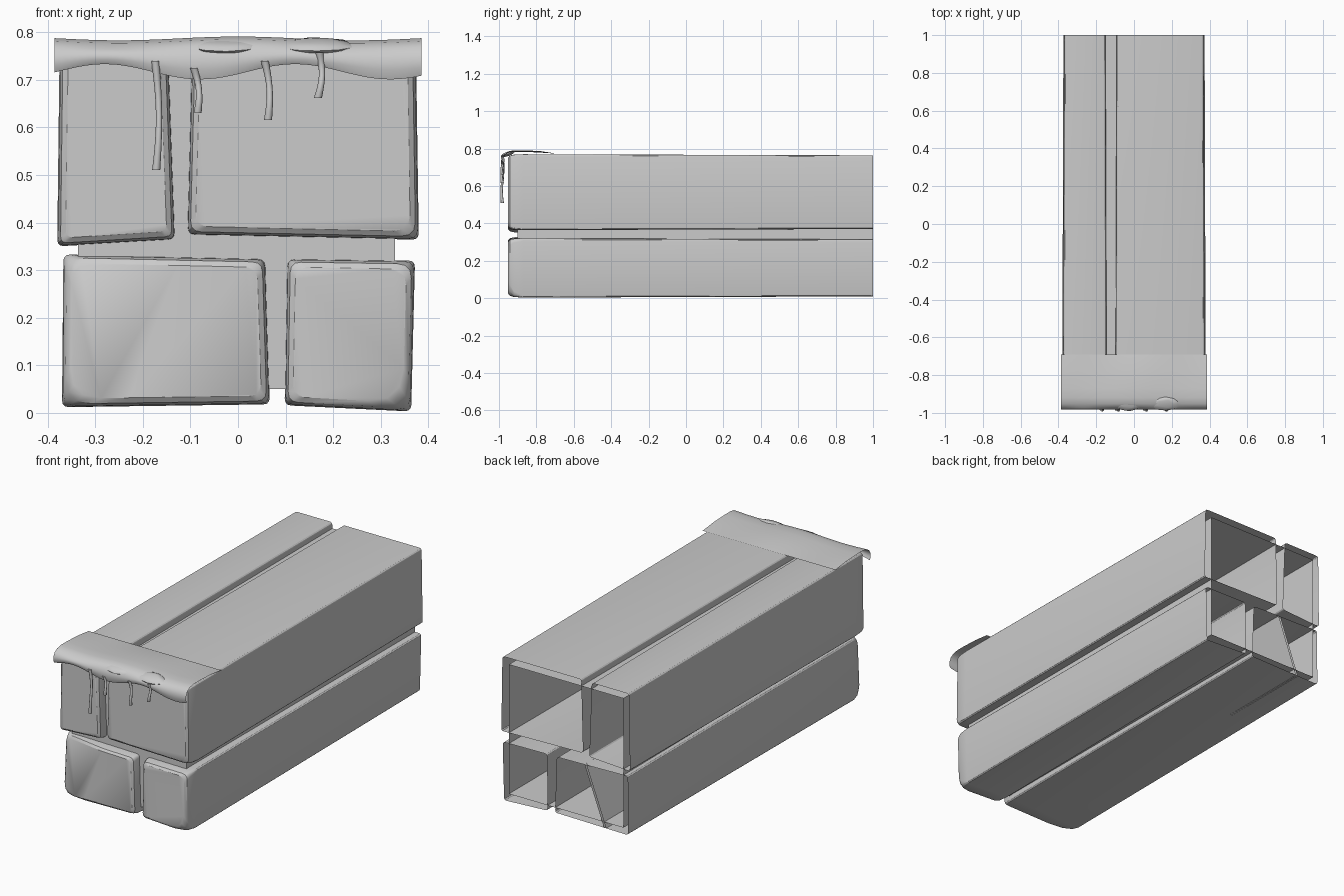
import bpy, bmesh, math, random
from mathutils import Vector

random.seed(4)
cube = bpy.data.objects.get("Cube")
if cube:
    bpy.data.objects.remove(cube, do_unlink=True)

stone = bpy.data.materials.new("stone grey")
stone.use_nodes = True
GREY = (0.6, 0.6, 0.6, 1)
stone.diffuse_color = GREY
stone.node_tree.nodes["Principled BSDF"].inputs["Base Color"].default_value = GREY


def finish(bm, name, angle=32, outward=True):
    if outward:
        bmesh.ops.recalc_face_normals(bm, faces=bm.faces[:])
    mesh = bpy.data.meshes.new(name)
    bm.to_mesh(mesh)
    bm.free()
    mesh.materials.append(stone)
    obj = bpy.data.objects.new(name, mesh)
    bpy.context.collection.objects.link(obj)
    bpy.ops.object.select_all(action='DESELECT')
    obj.select_set(True)
    bpy.context.view_layer.objects.active = obj
    bpy.ops.object.shade_smooth_by_angle(angle=math.radians(angle))
    return obj


def rounded_outline(corners, inset, radii, steps=3):
    """Four corners, pulled inward and rounded."""
    mid = sum((Vector(c) for c in corners), Vector((0, 0))) / 4
    pts = []
    for c in corners:
        p = Vector(c)
        pts.append(p - Vector((math.copysign(inset, p.x - mid.x),
                               math.copysign(inset, p.y - mid.y))))
    out = []
    for i, p in enumerate(pts):
        a = p + (pts[i - 1] - p).normalized() * radii[i]
        b = p + (pts[(i + 1) % 4] - p).normalized() * radii[i]
        for k in range(steps + 1):
            t = k / steps
            out.append(a * (1 - t) ** 2 + p * 2 * t * (1 - t) + b * t * t)
    return out


def block(name, corners, chips=(0, 0, 0, 0), crack=None):
    """Long stone with an open back and a worn front end."""
    bm = bmesh.new()
    rings = []
    # depth, inset, amount of corner chipping
    for y, inset, chip in ((1, .006, 0), (-.87, 0, 0), (-.92, .002, .3),
                           (-.942, .007, .8), (-.951, .018, 1)):
        radii = [.014 + c * chip for c in chips]
        rings.append([bm.verts.new((p.x, y, p.y))
                      for p in rounded_outline(corners, inset, radii)])
    for r, s in zip(rings, rings[1:]):
        for i in range(len(r)):
            j = (i + 1) % len(r)
            bm.faces.new((r[i], r[j], s[j], s[i]))
    bm.faces.new(rings[-1])
    if crack:
        # split along the crack and lean the left part back
        low, high = (Vector((x, 0, z)) for x, z in crack)
        d = (high - low).normalized()
        normal = Vector((-d.z, 0, d.x))
        bmesh.ops.bisect_plane(bm, geom=bm.verts[:] + bm.edges[:] + bm.faces[:],
                               plane_co=low, plane_no=normal)
        for v in bm.verts:
            dist = (v.co - low).dot(normal)
            if v.co.y < -.9 and dist > 0:
                v.co.y += .14 * dist
    return finish(bm, name)


# Stones: corners run bottom left, bottom right, top right, top left
block("upper_narrow_stone", [(-.38, .35), (-.132, .364), (-.146, .768), (-.375, .768)])
block("upper_wide_stone", [(-.107, .374), (.38, .364), (.374, .77), (-.097, .77)],
      (.01, .02, 0, .01))
crack_line = [(-.236, .012), (-.122, .326)]
block("lower_wide_stone", [(-.37, .012), (.067, .018), (.058, .324), (-.367, .333)],
      (.05, .01, .01, .03), crack_line)
block("lower_narrow_stone", [(.098, .016), (.364, .003), (.372, .32), (.103, .324)],
      (.01, .06, .02, .01))

# Wall inside the cracked stone
bm = bmesh.new()
for shift in (0, .012):
    (x0, z0), (x1, z1) = crack_line
    bm.faces.new([bm.verts.new(p) for p in ((x0 + shift, -.93, z0 + .006), (x0 + shift, 1, z0 + .006),
                                            (x1 + shift, 1, z1 - .004), (x1 + shift, -.93, z1 - .004))])
finish(bm, "crack_wall", outward=False)

# Mortar core, open at the back
bm = bmesh.new()
bmesh.ops.create_cube(bm, size=1)
for v in bm.verts:
    v.co = (-.003 + v.co.x * .666, .05 + v.co.y * 1.9, .39 + v.co.z * .68)
back = [f for f in bm.faces if f.normal.y > .9]
bmesh.ops.delete(bm, geom=back, context='FACES')
finish(bm, "mortar_core")

# Sheet draped over the front top edge with a wavy lip
profile = [(-.69, .773), (-.78, .783), (-.87, .787), (-.92, .787), (-.952, .781),
           (-.972, .768), (-.982, .75), (-.983, .732), (-.976, 0)]
bm = bmesh.new()
rows = []
COLS = 48
for i in range(COLS + 1):
    x = -.386 + .772 * i / COLS
    lip = .717 + .016 * math.cos(math.tau * (x + .28) / .4)
    swell = .004 * math.cos(math.tau * x / .5)
    row = []
    for k, (y, z) in enumerate(profile):
        if k == len(profile) - 1:
            z = lip
        elif k > 5:
            z = z + (lip - .717) * (k - 5) / 3
        if 0 < k < 6:
            z += swell
        row.append(bm.verts.new((x, y, z)))
    rows.append(row)
for a, b in zip(rows, rows[1:]):
    for k in range(len(profile) - 1):
        bm.faces.new((a[k], a[k + 1], b[k + 1], b[k]))
finish(bm, "draped_cover", 60, outward=False)

# Hanging drips
SIDES = 8
for n, (x, top, bottom, lean) in enumerate([(-.174, .74, .51, .002), (-.093, .725, .63, .008),
                                            (.056, .74, .616, .007), (.171, .757, .662, -.003)]):
    bm = bmesh.new()
    prev = None
    for k in range(9):
        t = k / 8
        cx = x + lean * t + .007 * math.sin(math.pi * t)
        cy = -.982 + .004 * math.sin(math.tau * t)
        z = top + (bottom - top) * t
        r = .0085 - .002 * math.sin(math.pi * t)
        ring = [bm.verts.new((cx + r * math.cos(math.tau * s / SIDES),
                              cy + r * math.sin(math.tau * s / SIDES), z)) for s in range(SIDES)]
        if prev:
            for s in range(SIDES):
                e = (s + 1) % SIDES
                bm.faces.new((prev[s], prev[e], ring[e], ring[s]))
        else:
            bm.faces.new(ring)
        prev = ring
    bm.faces.new(prev)
    finish(bm, f"drip_{n + 1}", 50)

# Flat lumps on the cover
for n, x in enumerate((-.025, .167)):
    bm = bmesh.new()
    bmesh.ops.create_icosphere(bm, subdivisions=2, radius=1)
    for v in bm.verts:
        c = v.co * random.uniform(.92, 1.04)
        v.co = (x + c.x * .078, -.952 + c.y * .038, .772 + c.z * .012 + c.y * .012)
    finish(bm, f"cover_lump_{n + 1}", 40)
